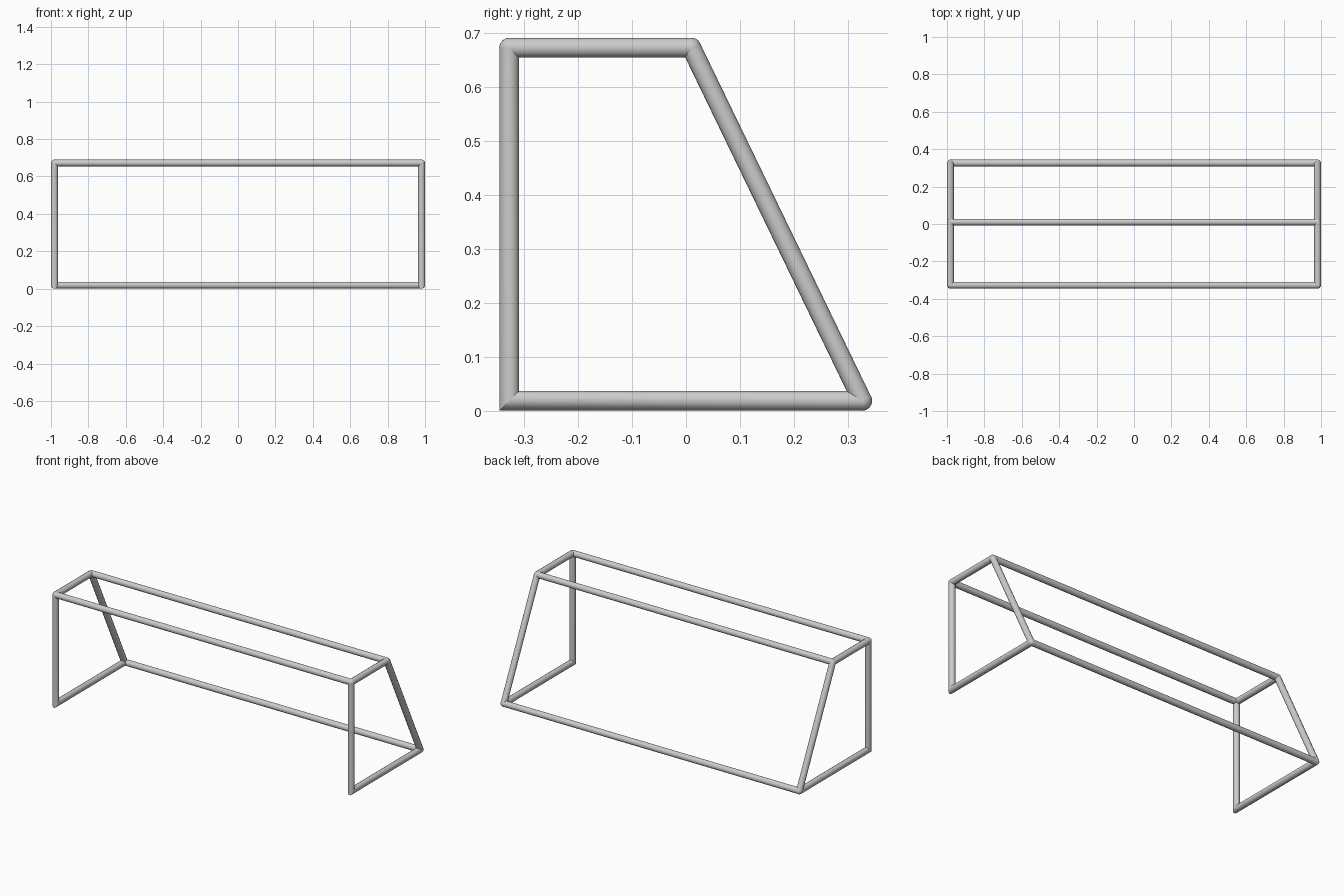
import bpy, bmesh, math
from mathutils import Vector

if "Cube" in bpy.data.objects:
    bpy.data.objects.remove(bpy.data.objects["Cube"])

R = 0.0185      # tube radius
X = 1 - R       # side frame position
SIDES = 12

# frame corners on the right side
FRONT_LOW = Vector((X, -0.327, 0.019))
FRONT_TOP = Vector((X, -0.327, 0.672))
BACK_TOP = Vector((X, 0.010, 0.672))
BACK_LOW = Vector((X, 0.326, 0.019))


def finish(bm, name, mirror):
    bmesh.ops.recalc_face_normals(bm, faces=bm.faces)
    mesh = bpy.data.meshes.new(name)
    bm.to_mesh(mesh)
    bm.free()
    ob = bpy.data.objects.new(name, mesh)
    bpy.context.collection.objects.link(ob)
    bpy.ops.object.select_all(action='DESELECT')
    ob.select_set(True)
    bpy.context.view_layer.objects.active = ob
    bpy.ops.object.shade_smooth_by_angle(angle=math.radians(40))
    if mirror:
        ob.modifiers.new("Mirror", 'MIRROR')


def tube(name, a, b, cut_a=None, mirror=True):
    """Round tube from a to b; cut_a is an optional mitre plane normal at a."""
    axis = (b - a).normalized()
    u = axis.orthogonal().normalized()
    v = axis.cross(u)
    bm = bmesh.new()
    rings = []
    for end, cut in ((a, cut_a), (b, None)):
        ring = []
        for i in range(SIDES):
            t = 2 * math.pi * i / SIDES
            off = (u * math.cos(t) + v * math.sin(t)) * R
            if cut:
                off -= axis * (off.dot(cut) / axis.dot(cut))
            ring.append(bm.verts.new(end + off))
        rings.append(ring)
        bm.faces.new(ring)
    for i in range(SIDES):
        j = (i + 1) % SIDES
        bm.faces.new((rings[0][i], rings[0][j], rings[1][j], rings[1][i]))
    finish(bm, name, mirror)


def joint(name, p):
    bm = bmesh.new()
    bmesh.ops.create_uvsphere(bm, u_segments=SIDES, v_segments=8, radius=R)
    bmesh.ops.translate(bm, verts=bm.verts, vec=p)
    finish(bm, name, True)


# side frames, mitred at the front foot
mitre = Vector((0, 1, -1)).normalized()
tube("front_post", FRONT_LOW, FRONT_TOP, mitre)
tube("ground_side_bar", FRONT_LOW, BACK_LOW, mitre)
tube("top_side_bar", FRONT_TOP, BACK_TOP)
tube("sloping_back_post", BACK_TOP, BACK_LOW)

# long bars across the width and rounded corner joints
for name, p in (("crossbar", FRONT_TOP), ("top_back_bar", BACK_TOP),
                ("ground_back_bar", BACK_LOW)):
    tube(name, Vector((-p.x, p.y, p.z)), p, mirror=False)
    joint(name + "_corner", p)
